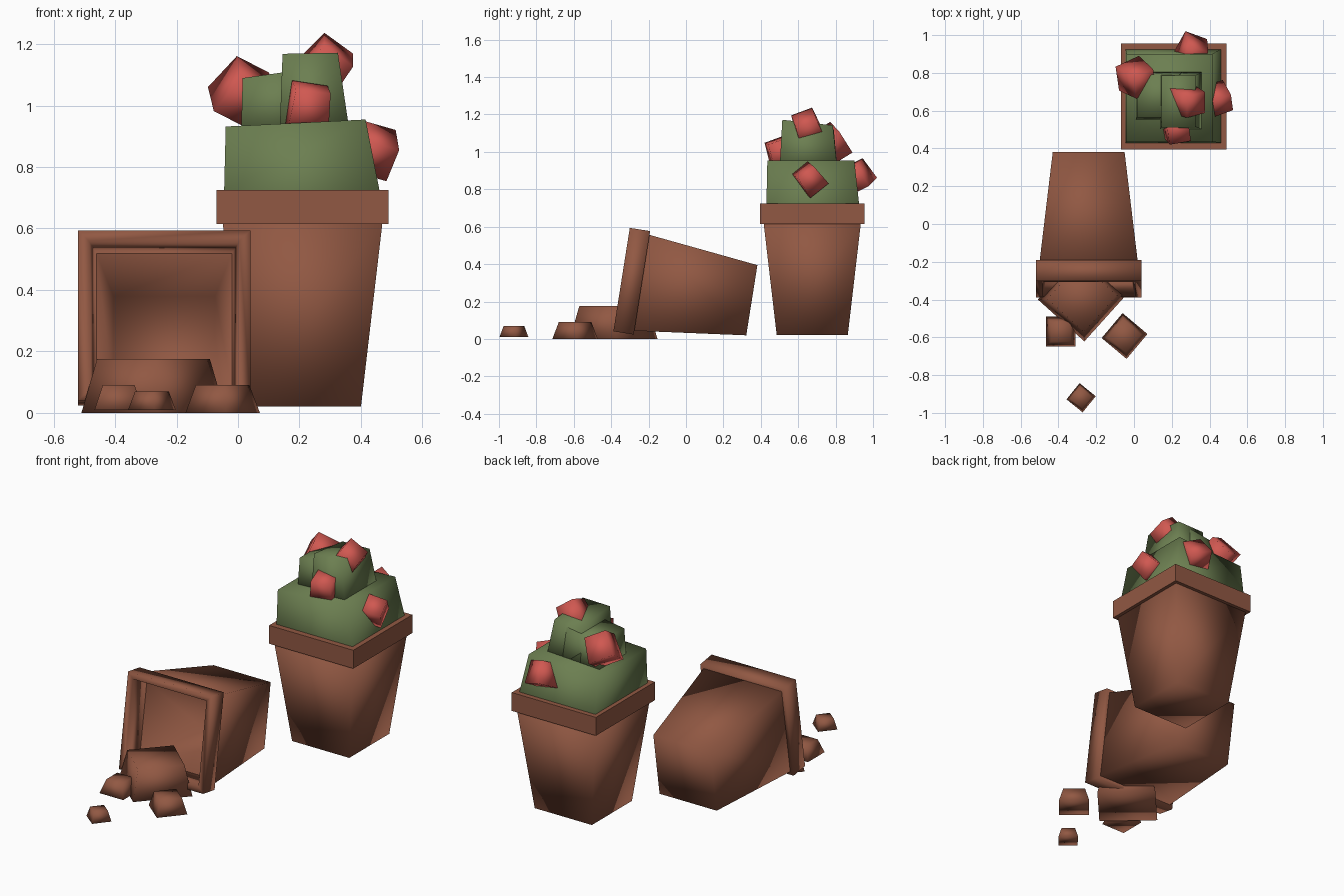
import bpy, bmesh, math
from mathutils import Matrix, Euler

if "Cube" in bpy.data.objects:
    bpy.data.objects.remove(bpy.data.objects["Cube"])


def material(name, rgb):
    m = bpy.data.materials.new(name)
    m.diffuse_color = (*rgb, 1)
    m.use_nodes = True
    m.node_tree.nodes["Principled BSDF"].inputs["Base Color"].default_value = m.diffuse_color
    return m


CLAY = material("terracotta brown", (0.285, 0.098, 0.056))
LEAF = material("leaf green", (0.150, 0.212, 0.082))
PETAL = material("petal red", (0.63, 0.098, 0.082))


def finish(name, bm, mat, smooth, matrix=None):
    bmesh.ops.recalc_face_normals(bm, faces=bm.faces)
    if matrix:
        bm.transform(matrix)
    for f in bm.faces:
        f.smooth = smooth
    me = bpy.data.meshes.new(name)
    bm.to_mesh(me)
    bm.free()
    me.materials.append(mat)
    ob = bpy.data.objects.new(name, me)
    bpy.context.collection.objects.link(ob)
    return ob


def loft(name, rings, mat, smooth=True, matrix=None, closed=False, slope=(0, 0)):
    """Rectangular rings (x0, x1, y0, y1, z) joined; closed joins last to first.
    slope tilts the last ring."""
    bm = bmesh.new()
    loops = []
    for i, (x0, x1, y0, y1, z) in enumerate(rings):
        cx, cy = (x0 + x1) / 2, (y0 + y1) / 2
        sx, sy = slope if i == len(rings) - 1 else (0, 0)
        loops.append([bm.verts.new((x, y, z + sx * (x - cx) + sy * (y - cy)))
                      for x, y in ((x0, y0), (x1, y0), (x1, y1), (x0, y1))])
    pairs = list(zip(loops, loops[1:]))
    if closed:
        pairs.append((loops[-1], loops[0]))
    else:
        bm.faces.new(loops[0])
        bm.faces.new(loops[-1])
    for a, b in pairs:
        for k in range(4):
            n = (k + 1) % 4
            bm.faces.new((a[k], a[n], b[n], b[k]))
    return finish(name, bm, mat, smooth, matrix)


def sq(h, z):
    return (-h, h, -h, h, z)


def pot(prefix, matrix, smooth_rim):
    # tapered body with a hollow inside
    loft(prefix + "_body", [sq(0.19, 0), sq(0.26, 0.60), sq(0.22, 0.60), sq(0.165, 0.06)],
         CLAY, True, matrix)
    # square collar around the mouth
    loft(prefix + "_rim", [sq(0.28, 0.595), sq(0.28, 0.705), sq(0.245, 0.705), sq(0.22, 0.595)],
         CLAY, smooth_rim, matrix, closed=True)


# standing pot and tipped-over pot
pot("standing_pot", Matrix.Translation((0.21, 0.675, 0.02)), False)
pot("fallen_pot", Matrix.Translation((-0.24, 0.352, 0.207))
    @ Matrix.Rotation(math.radians(81), 4, 'X'), True)

# bush in three blocks
loft("lower_bush", [(-0.03, 0.45, 0.435, 0.915, 0.64), (-0.045, 0.46, 0.43, 0.925, 0.725),
                    (-0.04, 0.415, 0.435, 0.90, 0.943)], LEAF, slope=(0.05, 0))
loft("upper_bush", [(0.135, 0.365, 0.50, 0.81, 0.90), (0.145, 0.325, 0.515, 0.785, 1.155)],
     LEAF, slope=(0.02, -0.11))
loft("side_bush", [(0.01, 0.26, 0.55, 0.81, 0.90), (0.015, 0.24, 0.565, 0.79, 1.105)],
     LEAF, slope=(0.14, 0))

# blossoms: turned cubes with one narrower end
blossoms = [((0.015, 0.77, 1.045), 0.150, (35, 25, 25)),
            ((0.285, 0.65, 1.13), 0.140, (25, 35, 15)),
            ((0.228, 0.505, 1.00), 0.135, (20, 5, 10)),
            ((0.445, 0.66, 0.855), 0.125, (40, 15, 20)),
            ((0.31, 0.915, 0.87), 0.130, (25, 20, -20))]
for i, (pos, size, rot) in enumerate(blossoms):
    bm = bmesh.new()
    bmesh.ops.create_cube(bm, size=size)
    for v in bm.verts:
        if v.co.z > 0:
            v.co.x *= 0.85
            v.co.y *= 0.85
    turn = Euler([math.radians(a) for a in rot]).to_matrix().to_4x4()
    finish(f"blossom_{i + 1}", bm, PETAL, True, Matrix.Translation(pos) @ turn)

# spilled soil clods: x, y, base z, height, base half side, top half side, turn
clods = [(-0.275, -0.387, 0.0, 0.175, 0.166, 0.130, 48),
         (-0.388, -0.57, 0.01, 0.08, 0.079, 0.052, 0),
         (-0.05, -0.593, 0.0, 0.09, 0.086, 0.062, 50),
         (-0.28, -0.92, 0.01, 0.06, 0.055, 0.039, 51)]
for i, (x, y, z, h, a, b, turn) in enumerate(clods):
    loft(f"soil_clod_{i + 1}", [sq(a, 0), sq(b, h)], CLAY, True,
         Matrix.Translation((x, y, z)) @ Matrix.Rotation(math.radians(turn), 4, 'Z'))
